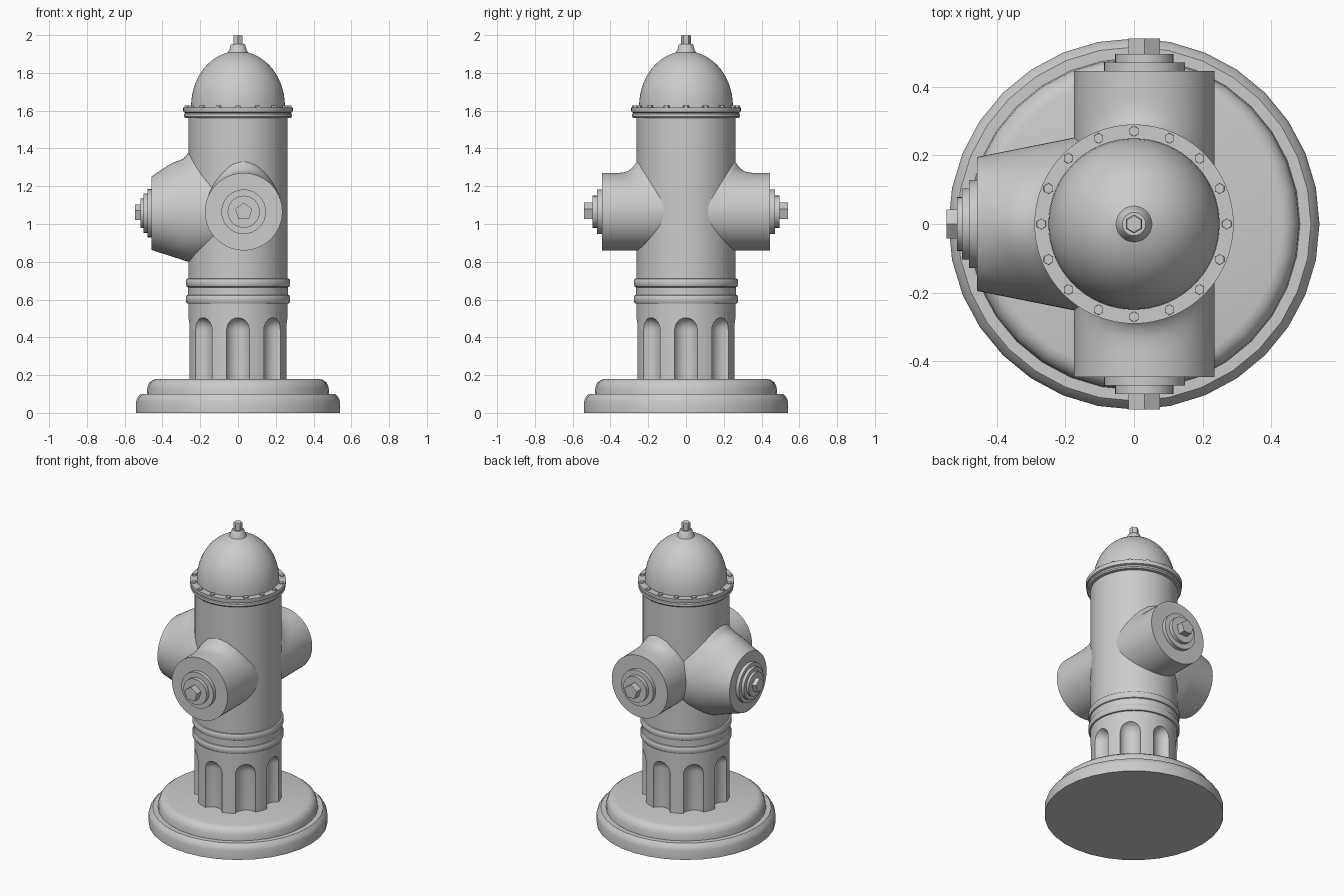
import bpy, bmesh, math
from mathutils import Vector, Matrix

if "Cube" in bpy.data.objects:
    bpy.data.objects.remove(bpy.data.objects["Cube"])

paint = bpy.data.materials.new("plain grey")
paint.diffuse_color = (0.6, 0.6, 0.6, 1)
paint.use_nodes = True
paint.node_tree.nodes["Principled BSDF"].inputs["Base Color"].default_value = paint.diffuse_color


def finish(name, bm, angle=35):
    bmesh.ops.remove_doubles(bm, verts=bm.verts, dist=1e-5)
    bmesh.ops.recalc_face_normals(bm, faces=bm.faces)
    mesh = bpy.data.meshes.new(name)
    bm.to_mesh(mesh)
    bm.free()
    mesh.materials.append(paint)
    ob = bpy.data.objects.new(name, mesh)
    bpy.context.collection.objects.link(ob)
    smooth(ob, angle)
    return ob


def smooth(ob, angle=35):
    bpy.ops.object.select_all(action='DESELECT')
    ob.select_set(True)
    bpy.context.view_layer.objects.active = ob
    bpy.ops.object.shade_smooth_by_angle(angle=math.radians(angle))


def loft(bm, rings):
    """Skin closed rings of points and cap both ends."""
    vs = [[bm.verts.new(p) for p in ring] for ring in rings]
    n = len(vs[0])
    for a, b in zip(vs, vs[1:]):
        for i in range(n):
            bm.faces.new((a[i], a[(i + 1) % n], b[(i + 1) % n], b[i]))
    bm.faces.new(vs[0])
    bm.faces.new(vs[-1])


def lathe(name, profile, sides=64, angle=35):
    bm = bmesh.new()
    loft(bm, [[(r * math.sin(2 * math.pi * i / sides), r * math.cos(2 * math.pi * i / sides), z)
               for i in range(sides)] for r, z in profile])
    return finish(name, bm, angle)


# stepped base
lathe("base", [(.54, 0), (.54, .06), (.533, .08), (.515, .10), (.483, .10), (.48, .135),
               (.47, .16), (.45, .175), (.43, .18)], 32, 40)

# fluted lower column
column = lathe("fluted_column", [(.263, .17), (.263, .59)])
bm = bmesh.new()
for k in range(8):
    a = k * math.pi / 4
    rings = []
    heights = [(.068, .10), (.068, .44)]
    heights += [(.068 * math.cos(t * math.pi / 14), .44 + .068 * math.sin(t * math.pi / 14))
                for t in range(1, 7)]
    for r, z in heights:
        rings.append([(.285 * math.cos(a) + r * math.cos(t * math.pi / 10),
                       .285 * math.sin(a) + r * math.sin(t * math.pi / 10), z) for t in range(20)])
    loft(bm, rings)
cutter = finish("flute_cutter", bm)
cutter.hide_render = True
mod = column.modifiers.new("flutes", 'BOOLEAN')
mod.operation = 'DIFFERENCE'
mod.object = cutter
mod.solver = 'EXACT'
bpy.context.view_layer.objects.active = column
bpy.ops.object.modifier_apply(modifier=mod.name)
bpy.data.objects.remove(cutter)
smooth(column, 30)

# double collar ring
lathe("collar", [(.262, .578), (.271, .58), (.276, .588), (.276, .612), (.271, .622), (.265, .625),
                 (.265, .665), (.271, .668), (.276, .678), (.276, .702), (.271, .71), (.26, .712)])

# barrel
lathe("barrel", [(.262, .70), (.262, 1.58)])

# flange below the bonnet
lathe("flange", [(.26, 1.56), (.28, 1.562), (.286, 1.57), (.284, 1.582), (.278, 1.588),
                 (.288, 1.592), (.29, 1.60), (.29, 1.618), (.24, 1.618)])

# domed bonnet with flared neck
dome = [(.249, 1.61), (.249, 1.625)]
dome += [(.248 * math.cos(t), 1.625 + .29 * math.sin(t))
         for t in [math.radians(d) for d in range(6, 76, 6)]]
dome += [(.052, 1.909), (.045, 1.925), (.038, 1.948), (.034, 1.952)]
lathe("bonnet", dome)

# top nut
lathe("top_nut", [(.027, 1.94), (.027, 1.996), (.024, 2.0)], 6, 20)

# flange bolts
bm = bmesh.new()
for k in range(16):
    a = k * math.pi / 8
    bmesh.ops.create_cone(bm, cap_ends=True, segments=6, radius1=.016, radius2=.015, depth=.02,
                          matrix=Matrix.Translation((.27 * math.cos(a), .27 * math.sin(a), 1.617)))
finish("flange_bolts", bm, 20)


def lookup(table, d):
    """Linear interpolation in a list of (distance, value), by rising distance."""
    if d <= table[0][0]:
        return table[0][1]
    for (d0, v0), (d1, v1) in zip(table, table[1:]):
        if d <= d1:
            return v0 + (v1 - v0) * (d - d0) / (d1 - d0)
    return table[-1][1]


def nozzle(name, out, side, shift, zc, end, radius, taper, fillet, steps, sides=64):
    """Outlet body with a fillet on its top, then a stack of cap discs."""
    out, side = Vector(out), Vector(side)
    bm = bmesh.new()
    rings = []
    count = 36
    for j in range(count + 1):
        s = end * j / count
        t = end - s
        ry = min(radius + taper[0] * t, .255)
        rz = radius + taper[1] * min(t, .2)
        ring = []
        for i in range(sides):
            a = 2 * math.pi * i / sides
            p = out * s + side * (shift + ry * math.cos(a))
            lift = lookup(fillet, p.length - .262) * max(0, math.sin(a)) ** 3
            p.z = zc + rz * math.sin(a) + lift
            ring.append(p)
        rings.append(ring)
    loft(bm, rings)
    finish(name + "_outlet", bm, 40)
    bm = bmesh.new()
    for r, s0, s1, n in steps:
        loft(bm, [[out * s + side * (shift + r * math.sin(2 * math.pi * i / n))
                   + Vector((0, 0, zc + r * math.cos(2 * math.pi * i / n))) for i in range(n)]
                  for s in (s0, s1)])
    finish(name + "_cap", bm, 35)


# two straight hose outlets, front and back
hose_fillet = [(0, .062), (.015, .037), (.03, .021), (.05, .009), (.07, .003), (.1, 0)]
hose_caps = [(.118, .44, .47, 32), (.085, .465, .495, 32), (.048, .49, .54, 5)]
for label, y in (("front", -1), ("back", 1)):
    nozzle(label, (0, y, 0), (1, 0, 0), .03, 1.065, .445, .205, (0, 0), hose_fillet, hose_caps)

# large tapered outlet on the left
nozzle("left", (-1, 0, 0), (0, 1, 0), 0, 1.057, .457, .195, (.2, .32),
       [(0, .066), (.015, .048), (.035, .038), (.09, .036), (.195, 0)],
       [(.128, .45, .48, 32), (.104, .475, .5, 32), (.078, .495, .516, 32), (.045, .51, .546, 5)])
